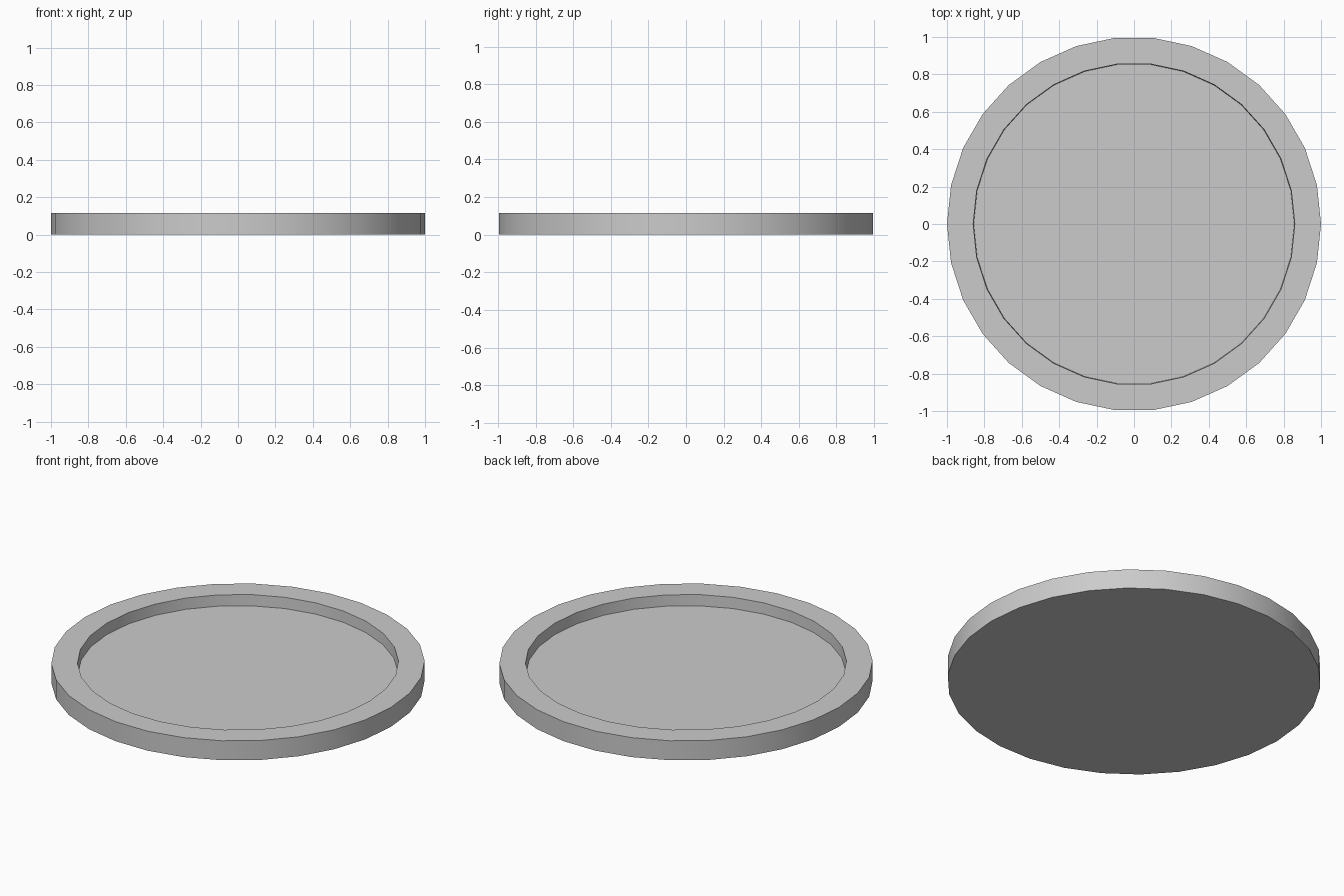
import bpy, bmesh, math

if "Cube" in bpy.data.objects:
    bpy.data.objects.remove(bpy.data.objects["Cube"])

SIDES = 30
# Profile (radius, z): base edge, rim outside, rim inside, recessed floor edge
PROFILE = [(1.0, 0.0), (1.0, 0.115), (0.86, 0.115), (0.857, 0.05)]

# Shallow round tray: stacked rings bridged into walls and rim
bm = bmesh.new()
rings = [[bm.verts.new((r * math.cos(2 * math.pi * i / SIDES),
                        r * math.sin(2 * math.pi * i / SIDES), z))
          for i in range(SIDES)] for r, z in PROFILE]
for a, b in zip(rings, rings[1:]):
    for i in range(SIDES):
        j = (i + 1) % SIDES
        bm.faces.new((a[i], a[j], b[j], b[i]))

# Underside and recessed floor
bm.faces.new(rings[0][::-1])
bm.faces.new(rings[-1])
bmesh.ops.recalc_face_normals(bm, faces=bm.faces)

mesh = bpy.data.meshes.new("round_tray")
bm.to_mesh(mesh)
bm.free()
tray = bpy.data.objects.new("round_tray", mesh)
bpy.context.collection.objects.link(tray)

# Smooth walls, sharp rim edges
bpy.context.view_layer.objects.active = tray
tray.select_set(True)
bpy.ops.object.shade_smooth_by_angle(angle=math.radians(30))
